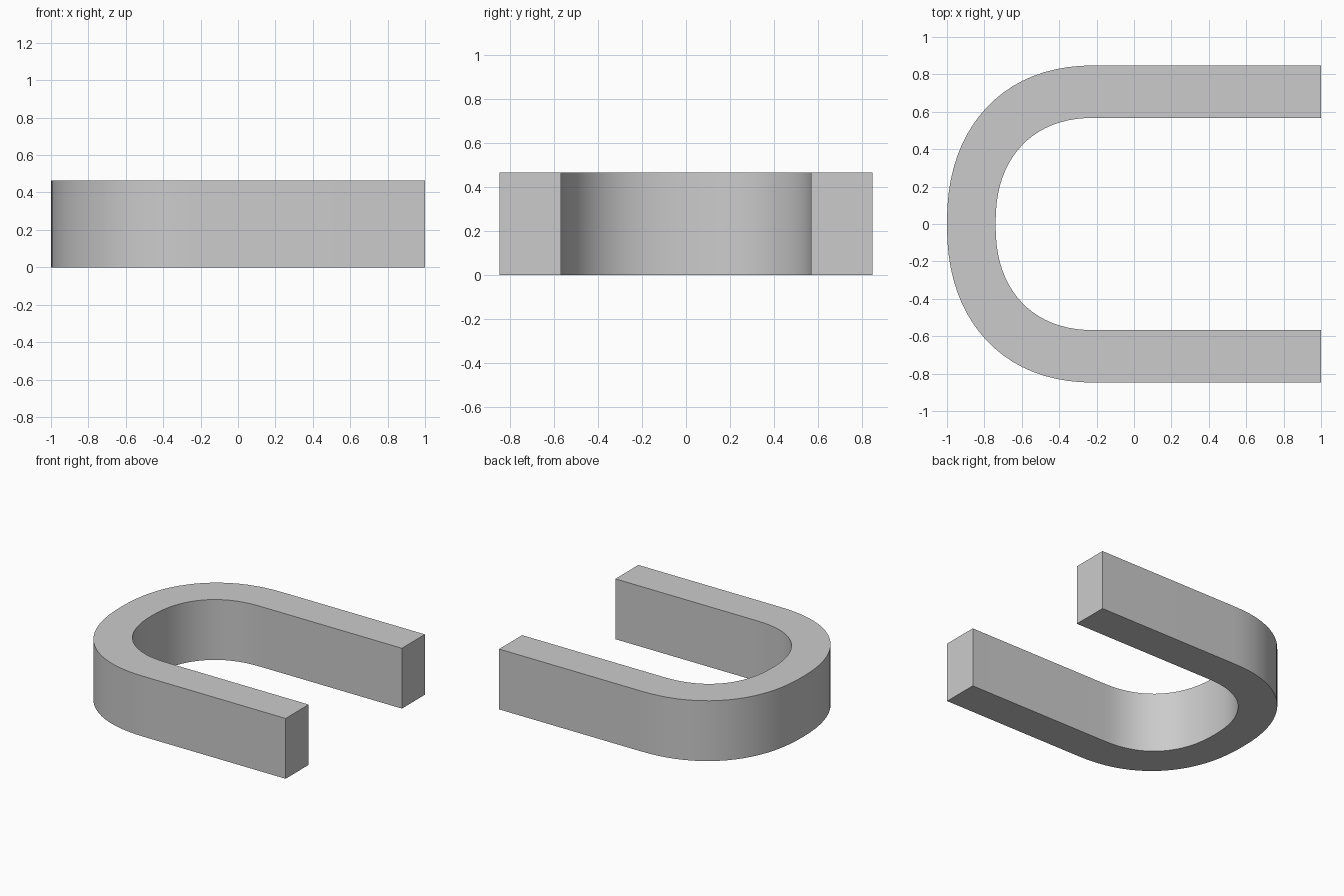
import bpy, bmesh
from math import sin, cos, pi

if "Cube" in bpy.data.objects:
    bpy.data.objects.remove(bpy.data.objects["Cube"])

HEIGHT = 0.465
BEND_X = -0.2      # where the straight legs meet the bend
TIP_X = 1.0
STEPS = 40


def bend(rx, ry, power):
    """Slightly squared half-oval from +y round the back to -y."""
    pts = []
    for i in range(STEPS + 1):
        a = pi * i / STEPS
        c, s = abs(cos(a)), sin(a)
        y = ry * c ** (2 / power) * (1 if i <= STEPS / 2 else -1)
        pts.append((BEND_X - rx * max(s, 0) ** (2 / power), y))
    return pts


def rail(rx, ry, power):
    return [(TIP_X, ry)] + bend(rx, ry, power) + [(TIP_X, -ry)]


outer = rail(0.80, 0.848, 2.25)
inner = rail(0.54, 0.568, 2.3)

# U-shaped band: a strip between the two rails, extruded upward
bm = bmesh.new()
vo = [bm.verts.new((x, y, 0)) for x, y in outer]
vi = [bm.verts.new((x, y, 0)) for x, y in inner]
for k in range(len(vo) - 1):
    bm.faces.new((vo[k], vo[k + 1], vi[k + 1], vi[k]))
top = bmesh.ops.extrude_face_region(bm, geom=bm.faces[:])["geom"]
bmesh.ops.translate(bm, vec=(0, 0, HEIGHT),
                    verts=[g for g in top if isinstance(g, bmesh.types.BMVert)])
bmesh.ops.recalc_face_normals(bm, faces=bm.faces[:])

mesh = bpy.data.meshes.new("u_shaped_band")
bm.to_mesh(mesh)
bm.free()
band = bpy.data.objects.new("u_shaped_band", mesh)
bpy.context.collection.objects.link(band)

# Smooth bend, crisp rims and leg ends
bpy.context.view_layer.objects.active = band
band.select_set(True)
bpy.ops.object.shade_smooth_by_angle(angle=pi / 6)
